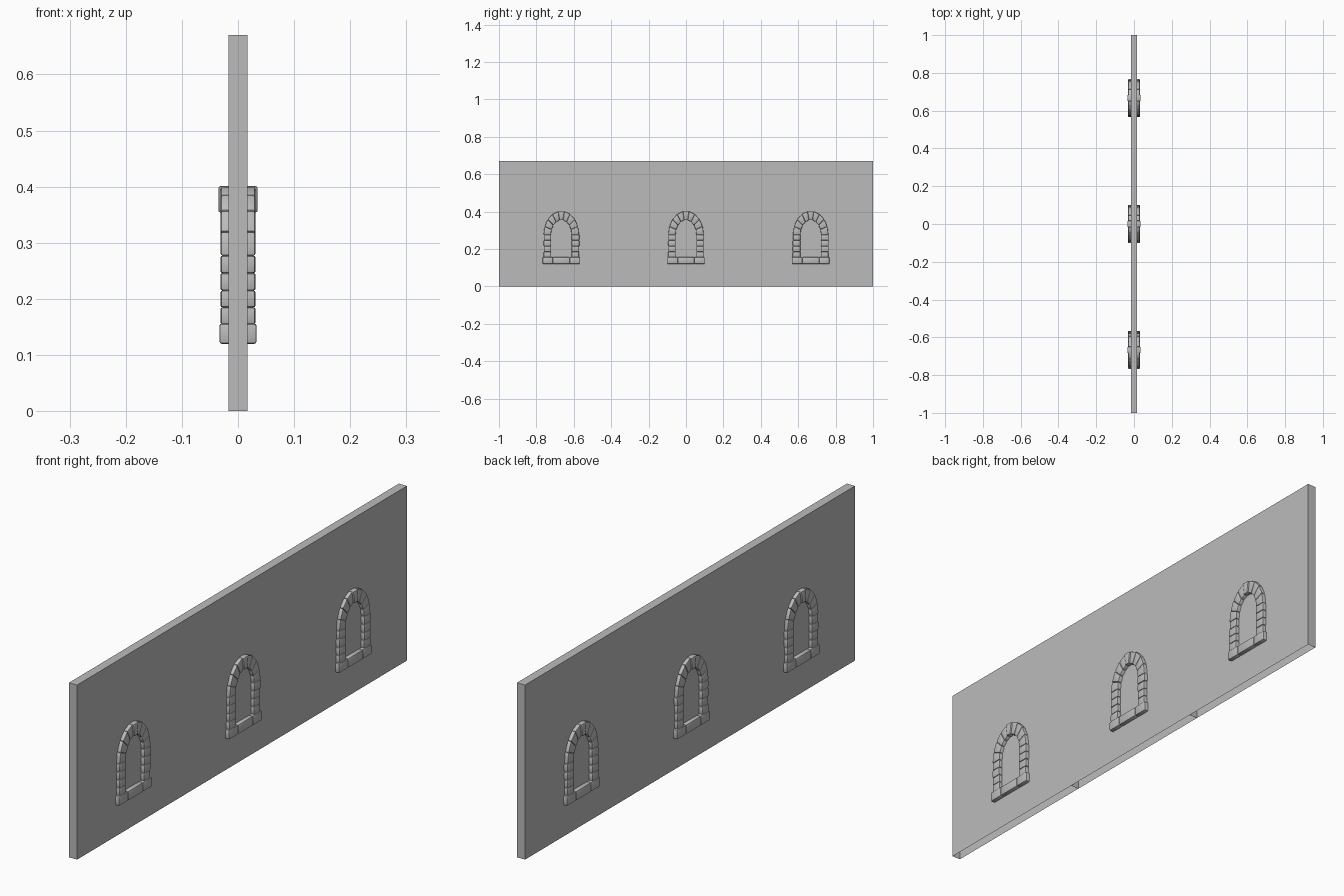
import bpy, bmesh, math, random
from mathutils import Vector

cube = bpy.data.objects.get("Cube")
if cube:
    bpy.data.objects.remove(cube)
random.seed(4)

grey = bpy.data.materials.new("stone_grey")
grey.use_nodes = True
grey.diffuse_color = (0.5, 0.5, 0.5, 1)
grey.node_tree.nodes["Principled BSDF"].inputs["Base Color"].default_value = (0.5, 0.5, 0.5, 1)

WALL = 0.017            # half thickness of the wall
HEIGHT = 0.67
BAY = 2 / 3


def finish(name, bm):
    bmesh.ops.recalc_face_normals(bm, faces=bm.faces)
    mesh = bpy.data.meshes.new(name)
    bm.to_mesh(mesh)
    bm.free()
    mesh.materials.append(grey)
    obj = bpy.data.objects.new(name, mesh)
    bpy.context.collection.objects.link(obj)
    return obj


def wall_bay(name, y):
    """Hollow wall section, open underneath."""
    bm = bmesh.new()
    bmesh.ops.create_cube(bm, size=1)
    bmesh.ops.scale(bm, vec=(2 * WALL, BAY, HEIGHT), verts=bm.verts)
    bmesh.ops.translate(bm, vec=(0, y, HEIGHT / 2), verts=bm.verts)
    bm.normal_update()
    bottom = [f for f in bm.faces if f.normal.z < -0.9]
    bmesh.ops.delete(bm, geom=bottom, context='FACES_ONLY')
    finish(name, bm)


def add_stone(bm, corners, depth):
    """Extrude a four-cornered y-z outline through the wall and soften it."""
    part = bmesh.new()
    face = part.faces.new([part.verts.new((-depth, y, z)) for y, z in corners])
    out = bmesh.ops.extrude_face_region(part, geom=[face])
    moved = [v for v in out["geom"] if isinstance(v, bmesh.types.BMVert)]
    bmesh.ops.translate(part, vec=(2 * depth, 0, 0), verts=moved)
    bmesh.ops.recalc_face_normals(part, faces=part.faces)
    bmesh.ops.bevel(part, geom=part.edges[:], offset=0.004, segments=2,
                    profile=0.5, affect='EDGES')
    temp = bpy.data.meshes.new("stone_temp")
    part.to_mesh(temp)
    part.free()
    bm.from_mesh(temp)
    bpy.data.meshes.remove(temp)


def block(bm, y0, y1, z0, z1, depth):
    add_stone(bm, [(y0, z0), (y1, z0), (y1, z1), (y0, z1)], depth)


def window_frame(name, y):
    bm = bmesh.new()
    # sill
    cuts = [-0.1, -0.045, 0.045, 0.1]
    for a, b in zip(cuts, cuts[1:]):
        block(bm, a, b, 0.12, 0.156, 0.033)
    # jambs
    levels = [0.155, 0.185, 0.215, 0.246, 0.277]
    for side in (-1, 1):
        for z0, z1 in zip(levels, levels[1:]):
            wobble = random.uniform(-0.002, 0.002)
            ends = sorted((side * 0.055, side * (0.095 + wobble)))
            block(bm, *ends, z0, z1, 0.031 + wobble / 3)
    # arch stones with a prouder keystone
    count = 9

    def ring(k, ry, rz):
        a = math.pi * k / count
        return ry * math.cos(a), 0.277 + rz * math.sin(a)

    for k in range(count):
        key = k == count // 2
        add_stone(bm, [ring(k, 0.055, 0.078), ring(k, 0.095, 0.126),
                       ring(k + 1, 0.095, 0.126), ring(k + 1, 0.055, 0.078)],
                  0.035 if key else 0.031)
    bmesh.ops.translate(bm, vec=(0, y, 0), verts=bm.verts)
    obj = finish(name, bm)
    bpy.ops.object.select_all(action='DESELECT')
    obj.select_set(True)
    bpy.context.view_layer.objects.active = obj
    bpy.ops.object.shade_smooth_by_angle(angle=math.radians(30))


for label, y in (("front", -BAY), ("middle", 0), ("back", BAY)):
    wall_bay(label + "_wall", y)
    window_frame(label + "_window_frame", y)
